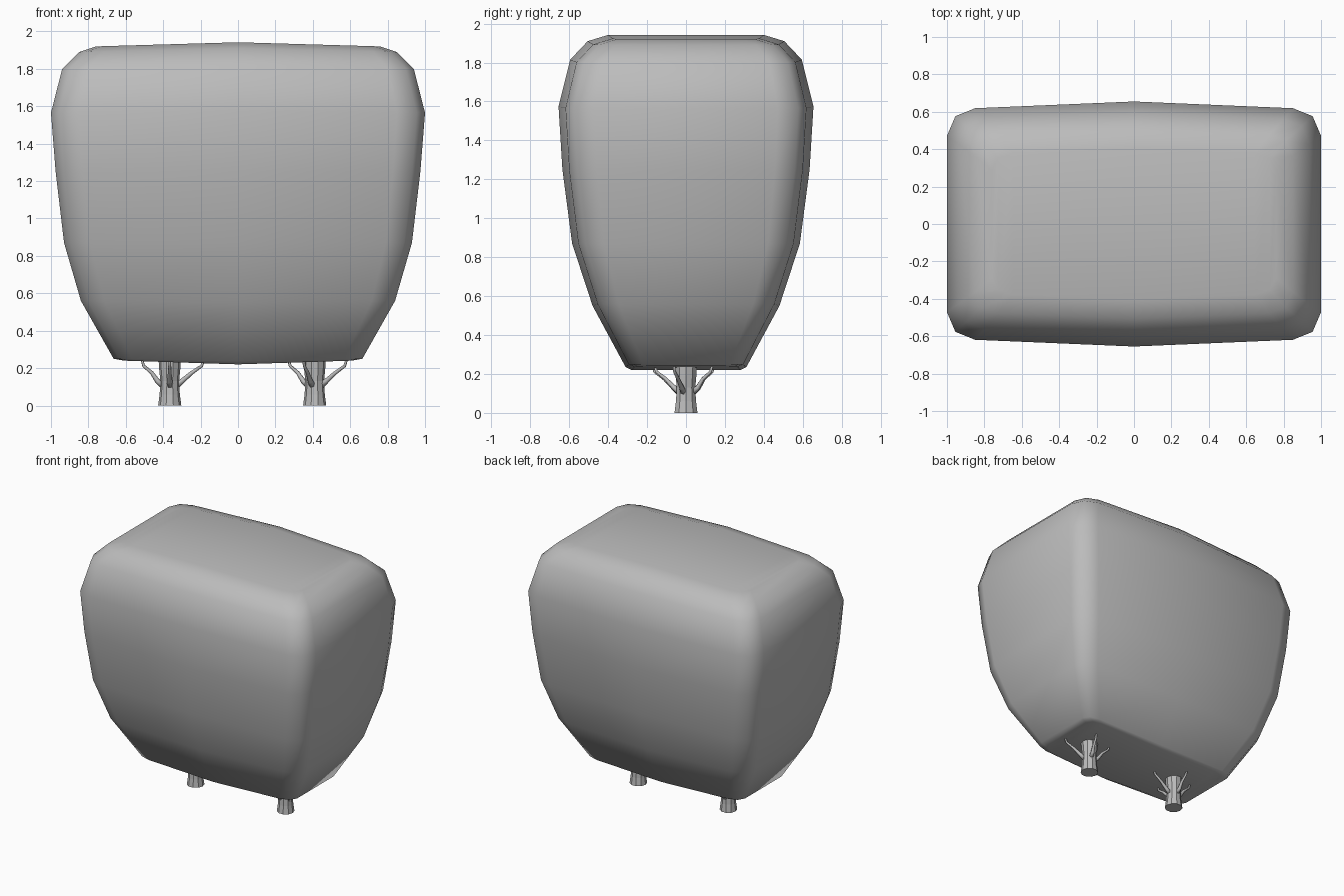
import bpy, bmesh
from math import sin, cos, pi, radians
from mathutils import Vector

cube = bpy.data.objects.get("Cube")
if cube:
    bpy.data.objects.remove(cube, do_unlink=True)

grey = bpy.data.materials.new("plain grey")
grey.use_nodes = True
color = (0.5, 0.5, 0.5, 1)
grey.diffuse_color = color
grey.node_tree.nodes["Principled BSDF"].inputs["Base Color"].default_value = color


def finish(bm, name, smooth):
    bmesh.ops.recalc_face_normals(bm, faces=bm.faces)
    mesh = bpy.data.meshes.new(name)
    bm.to_mesh(mesh)
    bm.free()
    mesh.materials.append(grey)
    for poly in mesh.polygons:
        poly.use_smooth = smooth
    obj = bpy.data.objects.new(name, mesh)
    bpy.context.collection.objects.link(obj)
    return obj


def bridge(bm, rings):
    for low, high in zip(rings, rings[1:]):
        n = len(low)
        for i in range(n):
            j = (i + 1) % n
            bm.faces.new((low[i], low[j], high[j], high[i]))


# Canopy: half width, half depth, height at the ends, height at the middle
levels = [(0.61, 0.28, 0.24, 0.22), (0.665, 0.31, 0.25, 0.235),
          (0.84, 0.48, 0.56, 0.55), (0.93, 0.585, 0.87, 0.87),
          (0.975, 0.635, 1.25, 1.25), (1.0, 0.655, 1.565, 1.575),
          (0.94, 0.595, 1.80, 1.815), (0.85, 0.505, 1.89, 1.91),
          (0.76, 0.40, 1.92, 1.942)]
# Outline from the right end round to the middle of the back, then mirrored
quarter = [(1, 0.72), (0.955, 0.88), (0.85, 0.945)]
half = quarter + [(0, 1)] + [(-x, y) for x, y in reversed(quarter)]
outline = half + [(x, -y) for x, y in reversed(half)]

bm = bmesh.new()
rings = []
for hx, hy, z_end, z_mid in levels:
    rings.append([bm.verts.new((x * hx, y * hy, z_mid + (z_end - z_mid) * abs(x)))
                  for x, y in outline])
bridge(bm, rings)
for ring in (rings[0], rings[-1]):
    for i in range(len(half) - 1):
        bm.faces.new((ring[i], ring[i + 1], ring[-2 - i], ring[-1 - i]))
finish(bm, "canopy", True)


def tube(bm, points, radii, sides):
    rings = []
    for k, p in enumerate(points):
        ahead = points[min(k + 1, len(points) - 1)] - points[max(k - 1, 0)]
        turn = Vector((0, 0, 1)).rotation_difference(ahead)
        rings.append([bm.verts.new(p + turn @ Vector((radii[k] * cos(2 * pi * i / sides),
                                                     radii[k] * sin(2 * pi * i / sides), 0)))
                      for i in range(sides)])
    bridge(bm, rings)
    bm.faces.new(rings[0])
    bm.faces.new(rings[-1])


# Trunks with four curved branches each
for side, x, spin in (("right", -0.365, 0), ("left", 0.41, radians(-20))):
    base = Vector((x, 0, 0))
    bm = bmesh.new()
    tube(bm, [base + Vector((0, 0, z)) for z in (0, 0.06, 0.13, 0.19, 0.32)],
         (0.062, 0.054, 0.05, 0.056, 0.065), 10)
    finish(bm, side + "_trunk", False)

    bm = bmesh.new()
    for i, reach in enumerate((0.19, 0.15, 0.155, 0.18)):
        a = spin + i * pi / 2
        out = Vector((cos(a), sin(a), 0))
        path = [(0.035, 0.105), (0.065, 0.13), (reach * 0.62, 0.175),
                (reach * 0.9, 0.212), (reach, 0.27)]
        tube(bm, [base + out * r + Vector((0, 0, z)) for r, z in path],
             (0.018, 0.014, 0.01, 0.008, 0.006), 6)
    finish(bm, side + "_branches", True)
